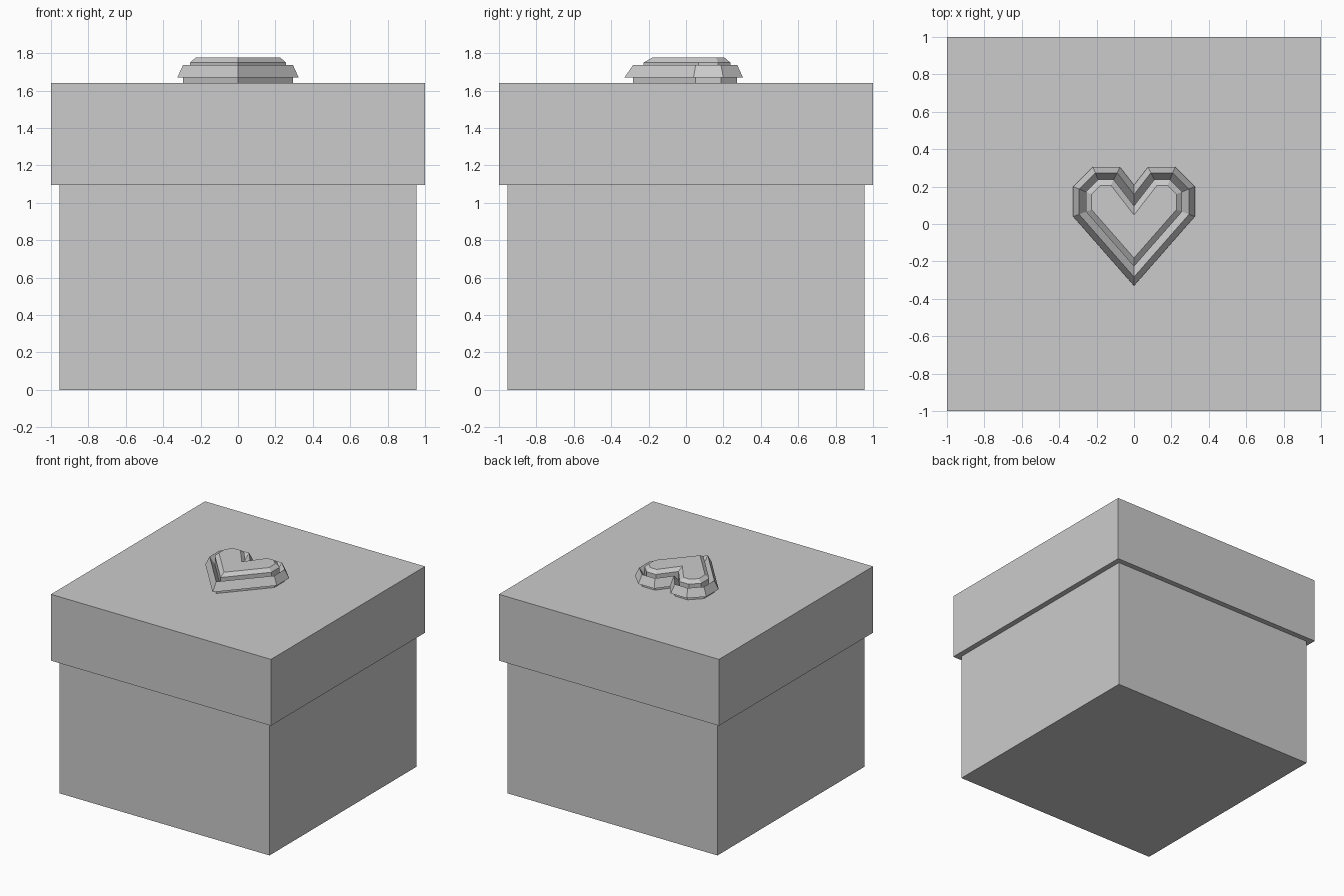
import bpy, bmesh
from mathutils import Vector

if "Cube" in bpy.data.objects:
    bpy.data.objects.remove(bpy.data.objects["Cube"])


def box(name, half, z0, z1):
    bpy.ops.mesh.primitive_cube_add(size=1, location=(0, 0, (z0 + z1) / 2))
    ob = bpy.context.object
    ob.name = name
    ob.scale = (2 * half, 2 * half, z1 - z0)
    bpy.ops.object.transform_apply(location=True, scale=True)
    return ob


def inset(pts, d):
    # parallel offset of a counter-clockwise outline
    out = []
    for i, p in enumerate(pts):
        a = (p - pts[i - 1]).normalized()
        b = (pts[(i + 1) % len(pts)] - p).normalized()
        na, nb = Vector((-a.y, a.x)), Vector((-b.y, b.x))
        out.append(p + (na + nb) * d / (1 + na.dot(nb)))
    return out


# Box body and overhanging lid
box("box_body", 0.955, 0, 1.1)
box("box_lid", 1.0, 1.095, 1.64)

# Heart outline: right half mirrored to the left
half = [(0.325, 0.04), (0.325, 0.20), (0.22, 0.305), (0.075, 0.305)]
heart = [Vector(p) for p in
         [(0, -0.33)] + half + [(0, 0.208)] + [(-x, y) for x, y in reversed(half)]]

# Heart handle: (inset, height) steps for foot, flared rim, groove, raised centre
steps = [(0.031, 1.64), (0.031, 1.669), (0, 1.669), (0.031, 1.737),
         (0.068, 1.68), (0.068, 1.75), (0.098, 1.776)]
bm = bmesh.new()
rings = [[bm.verts.new((p.x, p.y, z)) for p in inset(heart, d)] for d, z in steps]
n = len(heart)
for lo, hi in zip(rings, rings[1:]):
    for i in range(n):
        j = (i + 1) % n
        bm.faces.new((lo[i], lo[j], hi[j], hi[i]))
bm.faces.new(rings[-1])
bm.faces.new(rings[0][::-1])
bmesh.ops.recalc_face_normals(bm, faces=bm.faces)
me = bpy.data.meshes.new("heart_handle")
bm.to_mesh(me)
bm.free()
bpy.context.collection.objects.link(bpy.data.objects.new("heart_handle", me))
